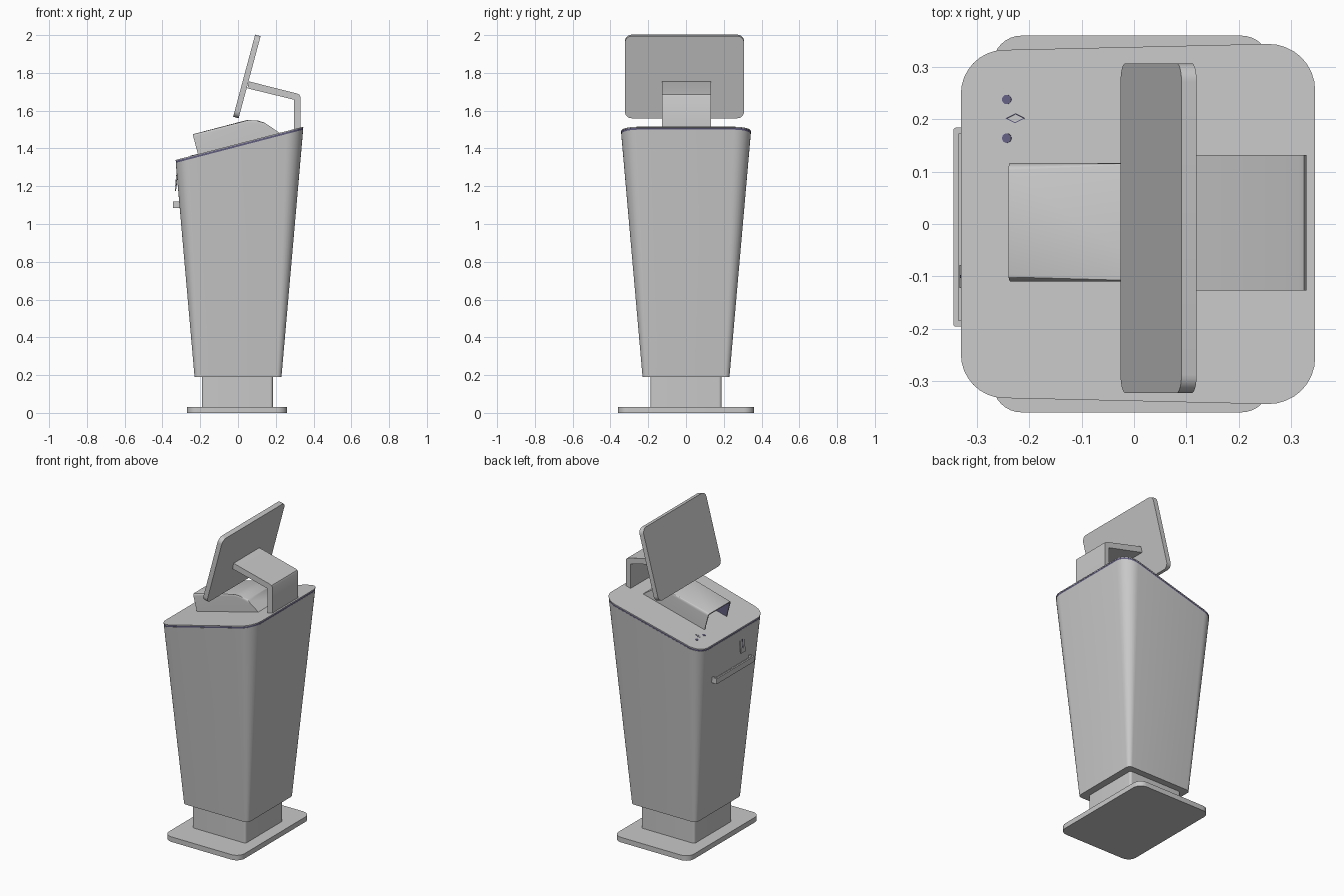
import bpy, bmesh, math
from mathutils import Matrix, Vector

cube = bpy.data.objects.get("Cube")
if cube:
    bpy.data.objects.remove(cube)


def material(name, color):
    m = bpy.data.materials.new(name)
    m.use_nodes = True
    m.diffuse_color = (*color, 1)
    m.node_tree.nodes["Principled BSDF"].inputs["Base Color"].default_value = (*color, 1)
    return m


GREY = material("light grey", (0.58, 0.58, 0.58))
PURPLE = material("dark slate purple", (0.13, 0.12, 0.23))
TILT = math.atan(0.26)                      # slope of the control panel
UP = Vector((-math.sin(TILT), 0, math.cos(TILT)))
PANEL = Vector((0, 0, 1.425))               # a point on the panel surface
made = []


def finish(name, bm, *mats):
    bmesh.ops.recalc_face_normals(bm, faces=bm.faces)
    mesh = bpy.data.meshes.new(name)
    bm.to_mesh(mesh)
    bm.free()
    for m in mats:
        mesh.materials.append(m)
    ob = bpy.data.objects.new(name, mesh)
    bpy.context.collection.objects.link(ob)
    made.append(ob)
    return ob


def rounded_rect(hx, hy, r, steps=8):
    pts = []
    for i, (sx, sy) in enumerate(((1, 1), (-1, 1), (-1, -1), (1, -1))):
        for k in range(steps + 1):
            a = math.pi / 2 * (i + k / steps)
            pts.append((sx * (hx - r) + r * math.cos(a), sy * (hy - r) + r * math.sin(a)))
    return pts


def loft(lower, upper, z0, z1):
    bm = bmesh.new()
    a = [bm.verts.new((x, y, z0)) for x, y in lower]
    b = [bm.verts.new((x, y, z1)) for x, y in upper]
    bm.faces.new(a)
    bm.faces.new(b)
    for i in range(len(a)):
        j = (i + 1) % len(a)
        bm.faces.new((a[i], a[j], b[j], b[i]))
    bmesh.ops.recalc_face_normals(bm, faces=bm.faces)
    return bm


def slab(name, pts, depth, matrix, mat=GREY):
    bm = loft(pts, pts, -depth / 2, depth / 2)
    bm.transform(matrix)
    return finish(name, bm, mat)


def cut(bm, offset, keep_below):
    geom = bm.verts[:] + bm.edges[:] + bm.faces[:]
    res = bmesh.ops.bisect_plane(bm, geom=geom, plane_co=PANEL + UP * offset, plane_no=UP,
                                 clear_outer=keep_below, clear_inner=not keep_below)
    edges = [e for e in res["geom_cut"] if isinstance(e, bmesh.types.BMEdge)]
    bmesh.ops.contextual_create(bm, geom=edges)


def tapered_slice(name, mat, low, high, shrink=0):
    """Slice of the tapered cabinet between two planes parallel to the panel."""
    bm = loft(rounded_rect(0.23 - shrink, 0.23 - shrink, 0.025),
              rounded_rect(0.3625 - shrink, 0.3625 - shrink, 0.10), 0.19, 1.7)
    cut(bm, high, True)
    if low is not None:
        cut(bm, low, False)
    return finish(name, bm, mat)


def on_panel(x, y, lift=0):
    base = Vector((x, y, 1.425 + 0.26 * x)) + UP * lift
    return Matrix.Translation(base) @ Matrix.Rotation(-TILT, 4, 'Y')


# Foot and pedestal
slab("base_plate", rounded_rect(0.265, 0.36, 0.055), 0.032, Matrix.Translation((-0.005, 0, 0.016)))
slab("pedestal", rounded_rect(0.188, 0.188, 0.015), 0.18, Matrix.Translation((-0.003, 0, 0.115)))

# Tapered cabinet, shadow trim and sloping panel
tapered_slice("cabinet", GREY, None, -0.015)
tapered_slice("panel_trim", PURPLE, -0.015, -0.005, 0.001)
tapered_slice("top_panel", GREY, -0.005, 0)

# Screen
slab("screen", rounded_rect(0.225, 0.315, 0.035), 0.03,
     Matrix.Translation((0.047, -0.008, 1.781)) @ Matrix.Rotation(math.radians(-75), 4, 'Y'))

# Bent screen bracket
SIDE = Matrix.Rotation(math.pi / 2, 4, 'X')
slab("screen_bracket",
     [(0.058, 1.755), (0.315, 1.69), (0.325, 1.685), (0.33, 1.675), (0.33, 1.505),
      (0.297, 1.495), (0.297, 1.658), (0.05, 1.718)],
     0.259, Matrix.Translation((0, 0.0025, 0)) @ SIDE)

# Printer hood with a hollow mouth
profile = [(-0.24, 1.475), (0.05, 1.55), (0.10, 1.548), (0.14, 1.537),
           (0.225, 1.479), (-0.21, 1.362)]
bm = loft(profile, profile, -0.1135, 0.1135)
bm.transform(Matrix.Translation((0, 0.0035, 0)) @ SIDE)
rim = [e for e in bm.edges if abs(e.verts[0].co.y - e.verts[1].co.y) < 0.001
       and all((v.co - PANEL).dot(UP) > 0.02 for v in e.verts)]
bmesh.ops.bevel(bm, geom=rim, offset=0.014, segments=4, profile=0.5, affect='EDGES')
bmesh.ops.recalc_face_normals(bm, faces=bm.faces)
mouth = min(bm.faces, key=lambda f: f.calc_center_median().x)
bmesh.ops.inset_individual(bm, faces=[mouth], thickness=0.008)
walls = bmesh.ops.inset_individual(bm, faces=[mouth], thickness=0.001, depth=-0.15)["faces"]
for f in list(walls) + [mouth]:
    f.material_index = 1
finish("printer_hood", bm, GREY, PURPLE)

# Tray on the user side: floor, two ends and a front lip
for name, hx, hy, hz, x, y, z in (
        ("tray_floor", 0.025, 0.19, 0.009, -0.32, -0.006, 1.094),
        ("tray_lip", 0.005, 0.19, 0.0175, -0.34, -0.006, 1.1025),
        ("tray_left_end", 0.025, 0.006, 0.0175, -0.32, 0.178, 1.1025),
        ("tray_right_end", 0.025, 0.006, 0.0175, -0.32, -0.19, 1.1025)):
    slab(name, rounded_rect(hx, hy, 0.004, 3), hz * 2, Matrix.Translation((x, y, z)))

# Slim card reader plate and slot on the user side
LEAN = Matrix.Rotation(math.atan(0.0877) - math.pi / 2, 4, 'Y')
for name, hz, hy, depth, mat in (("card_plate", 0.055, 0.022, 0.006, GREY),
                                 ("card_slot", 0.03, 0.003, 0.008, PURPLE)):
    slab(name, rounded_rect(hz, hy, 0.003, 3), depth,
         Matrix.Translation((-0.326, -0.1, 1.23)) @ LEAN, mat)

# Indicator dots and small diamond mark
for i, y in enumerate((0.238, 0.164)):
    slab(f"indicator_{i + 1}", rounded_rect(0.009, 0.009, 0.0089), 0.004,
         on_panel(-0.243, y), PURPLE)
for sx in (-1, 1):
    for sy in (-1, 1):
        slab("diamond_mark", rounded_rect(0.010, 0.0008, 0.0005, 2), 0.003,
             on_panel(-0.227 + sx * 0.009, 0.202 + sy * 0.004)
             @ Matrix.Rotation(-sx * sy * 0.45, 4, 'Z'), PURPLE)

# Smooth the rounded corners, keep edges sharp
for ob in bpy.context.selected_objects:
    ob.select_set(False)
for ob in made:
    ob.select_set(True)
bpy.context.view_layer.objects.active = made[0]
bpy.ops.object.shade_smooth_by_angle(angle=math.radians(30))
